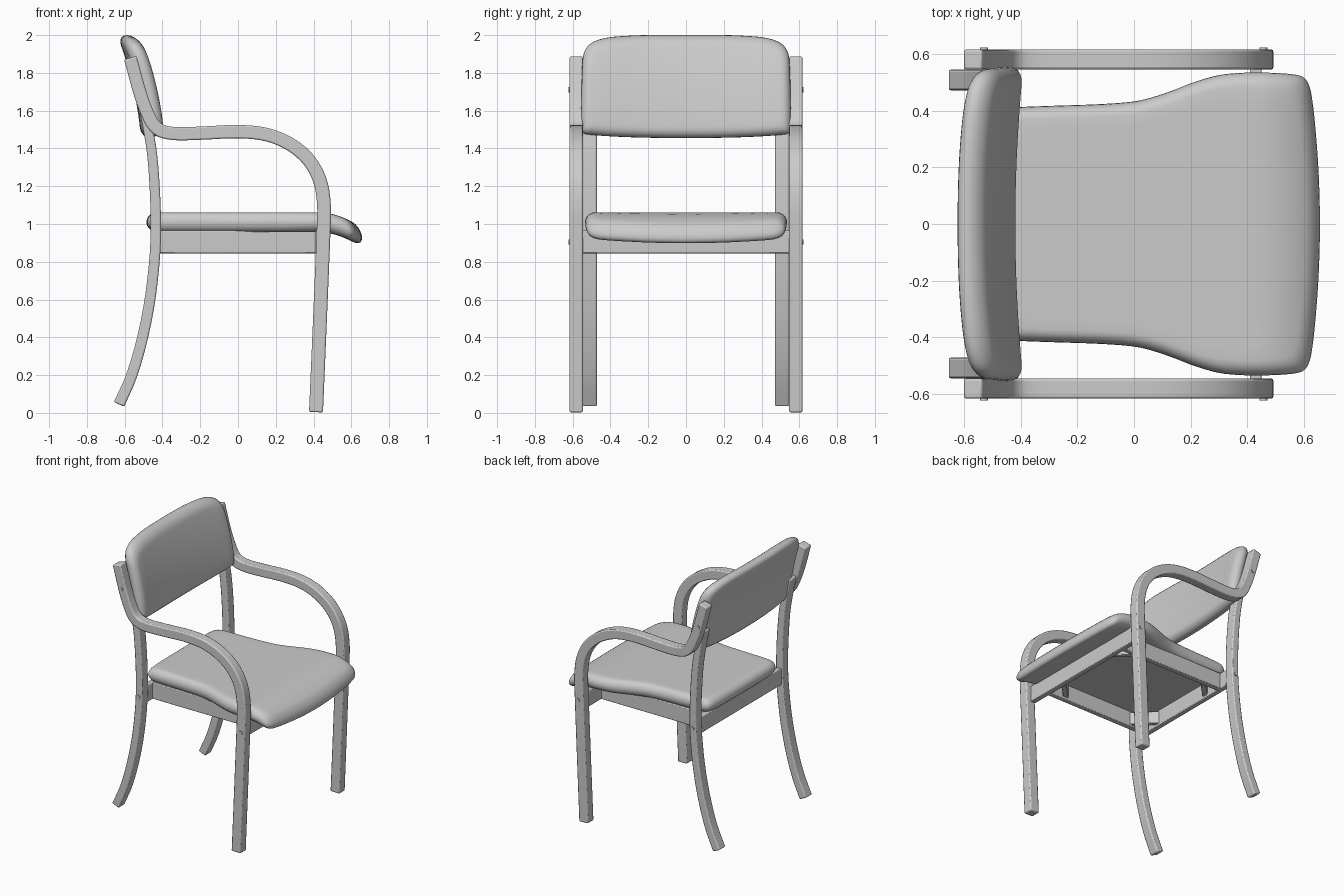
import bpy, bmesh, math
from mathutils import Vector, Matrix

if "Cube" in bpy.data.objects:
    bpy.data.objects.remove(bpy.data.objects["Cube"])


def finish(name, bm, mirror=False, bevel=0.0, angle=40):
    bmesh.ops.recalc_face_normals(bm, faces=bm.faces)
    me = bpy.data.meshes.new(name)
    bm.to_mesh(me)
    bm.free()
    me.shade_smooth()
    me.set_sharp_from_angle(angle=math.radians(angle))
    ob = bpy.data.objects.new(name, me)
    bpy.context.collection.objects.link(ob)
    if bevel:
        b = ob.modifiers.new("Bevel", 'BEVEL')
        b.width, b.segments = bevel, 2
        b.limit_method, b.angle_limit = 'ANGLE', math.radians(40)
    if mirror:
        m = ob.modifiers.new("Mirror", 'MIRROR')
        m.use_axis = (False, True, False)
    return ob


def chaikin(pts, closed=False, steps=2):
    """Corner-cutting smoothing of a 2D control polygon."""
    pts = [Vector(p) for p in pts]
    for _ in range(steps):
        pairs = list(zip(pts, pts[1:] + pts[:1] if closed else pts[1:]))
        out = [q for a, b in pairs for q in (a.lerp(b, .25), a.lerp(b, .75))]
        pts = out if closed else [pts[0]] + out + [pts[-1]]
    return pts


def ribbon(name, path, w0, w1, y0, y1):
    """Bent-wood strip along an xz path, width w0 -> w1, mirrored in y."""
    pts = chaikin(path)
    bm, rows, n = bmesh.new(), [], len(pts)
    for i, p in enumerate(pts):
        t = (pts[min(i + 1, n - 1)] - pts[max(i - 1, 0)]).normalized()
        w = (w0 + (w1 - w0) * i / (n - 1)) / 2
        off = Vector((-t.y, t.x)) * w
        a, b = p + off, p - off
        rows.append([bm.verts.new(c) for c in
                     ((a.x, y0, a.y), (b.x, y0, b.y), (b.x, y1, b.y), (a.x, y1, a.y))])
    for r, s in zip(rows, rows[1:]):
        for k in range(4):
            bm.faces.new((r[k], r[(k + 1) % 4], s[(k + 1) % 4], s[k]))
    bm.faces.new(rows[0])
    bm.faces.new(rows[-1])
    return finish(name, bm, True, 0.008)


def pillow(name, outline, centre, rim, half, place):
    """Upholstered pad: rounded rim and filled faces; place(u, v, h) -> xyz."""
    c = Vector(centre)
    ext = [max(abs(p[k] - c[k]) for p in outline) for k in (0, 1)]
    fill = [.12, .25, .4, .55, .68, .8, .9]
    inner = [1 - rim / e for e in ext]
    prof = [(f * inner[0], f * inner[1], -half) for f in fill]
    for i in range(11):
        a = math.radians(-90 + 18 * i)
        d = rim * (1 - math.cos(a))
        prof.append((1 - d / ext[0], 1 - d / ext[1], half * math.sin(a)))
    prof += [(f * inner[0], f * inner[1], half) for f in reversed(fill)]
    bm, rings = bmesh.new(), []
    for su, sv, h in prof:
        rings.append([bm.verts.new(place(c.x + (p.x - c.x) * su, c.y + (p.y - c.y) * sv, h))
                      for p in outline])
    n = len(outline)
    for r, s in zip(rings, rings[1:]):
        for k in range(n):
            bm.faces.new((r[k], r[(k + 1) % n], s[(k + 1) % n], s[k]))
    for ring, h in ((rings[0], -half), (rings[-1], half)):
        v = bm.verts.new(place(c.x, c.y, h))
        for k in range(n):
            bm.faces.new((ring[k], ring[(k + 1) % n], v))
    return finish(name, bm, angle=70)


def box(name, centre, size, rot=0.0, mirror=False):
    bm = bmesh.new()
    m = Matrix.Translation(centre) @ Matrix.Rotation(rot, 4, 'Z') @ Matrix.Diagonal((*size, 1))
    bmesh.ops.create_cube(bm, size=1, matrix=m)
    return finish(name, bm, mirror, 0.005)


# Front leg, armrest and upper back post in one bent strip
ribbon("arm_and_front_leg",
       [(.413, .004), (.43, .4), (.455, 1.0), (.457, 1.1), (.443, 1.21), (.405, 1.3),
        (.345, 1.375), (.26, 1.435), (.15, 1.478), (.0, 1.492), (-.2, 1.48), (-.36, 1.476),
        (-.44, 1.505), (-.487, 1.6), (-.522, 1.7), (-.57, 1.88)],
       .074, .068, .546, .617)

# Curved back leg running up behind the backrest
ribbon("back_leg",
       [(-.63, .045), (-.55, .22), (-.475, .52), (-.438, .82), (-.433, 1.05), (-.45, 1.35),
        (-.475, 1.5), (-.505, 1.65)],
       .06, .05, .472, .546)

# Seat cushion with drooping front edge
half_seat = [(-.485, .2), (-.48, .36), (-.455, .41), (-.38, .415), (-.05, .425), (.07, .445),
             (.27, .525), (.4, .537), (.56, .532), (.615, .515), (.635, .42), (.657, .14)]
seat_line = chaikin(half_seat + [(x, -y) for x, y in reversed(half_seat)], True)
pillow("seat", seat_line, (.1, 0), .055, .052,
       lambda u, v, h: (u, v, 1.01 + h - 1.5 * max(0, u - .42) ** 2))

# Backrest cushion, leaning back and wrapping forward at the ends
half_back = [(.15, 1.455), (.38, 1.462), (.51, 1.472), (.55, 1.48), (.556, 1.53), (.552, 1.8),
             (.543, 1.93), (.46, 1.985), (.27, 2.0), (.1, 2.0)]
back_line = chaikin(half_back + [(-y, z) for y, z in reversed(half_back)], True)


def place_back(y, z, h):
    t = z - 1.46
    return (-.465 - .077 * t - .286 * t * t + .1 * y * y + h, y, z)


pillow("backrest", back_line, (0, 1.73), .055, .05, place_back)

# Under-seat frame rails
box("front_rail", (.43, 0, .905), (.04, 1.1, .12))
box("back_rail", (-.435, 0, .905), (.04, .96, .12))
box("side_rail", (0, .39, .905), (.84, .04, .12), mirror=True)

# Diagonal corner blocks inside the frame
box("front_corner_block", (.35, .31, .905), (.035, .2, .09), math.radians(45), True)
box("back_corner_block", (-.355, .31, .905), (.035, .2, .09), math.radians(-45), True)

# Screw heads on the outer faces
for name, x, y, z in (("front_screw", .457, .617, .905), ("back_screw", -.437, .546, .905),
                      ("post_screw", -.53, .617, 1.71)):
    bm = bmesh.new()
    bmesh.ops.create_cone(bm, cap_ends=True, segments=16, radius1=.014, radius2=.014, depth=.012,
                          matrix=Matrix.Translation((x, y, z)) @ Matrix.Rotation(math.pi / 2, 4, 'X'))
    finish(name, bm, True)
